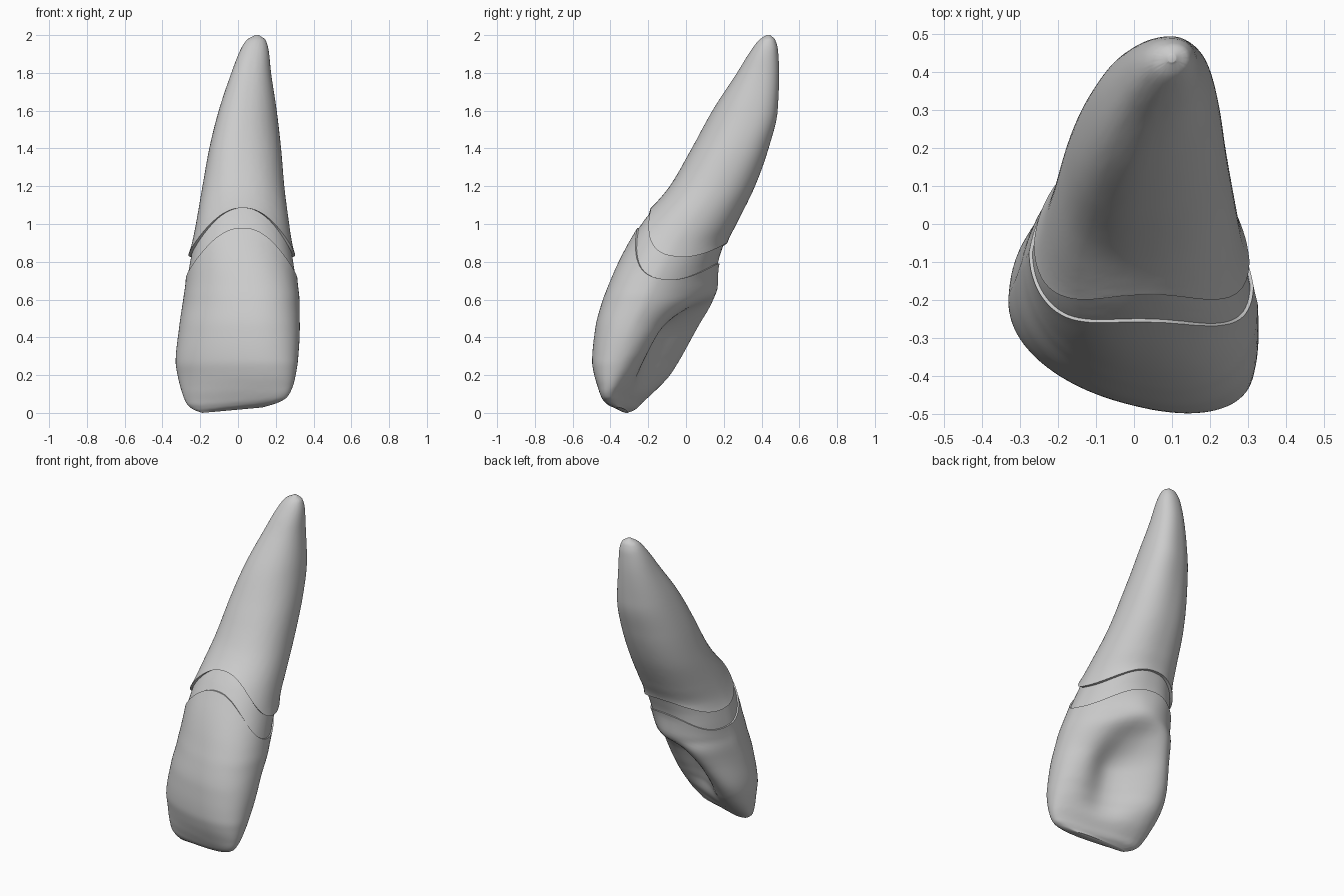
import bpy, bmesh, math

if "Cube" in bpy.data.objects:
    bpy.data.objects.remove(bpy.data.objects["Cube"])

SEG = 96

# Horizontal sections: z, left x, right x, front y, back y
SECTIONS = [
    (0.00, -0.19, 0.13, -0.365, -0.305), (0.02, -0.24, 0.21, -0.42, -0.265),
    (0.05, -0.272, 0.26, -0.445, -0.235), (0.12, -0.30, 0.292, -0.468, -0.16),
    (0.20, -0.32, 0.308, -0.488, -0.085),
    (0.27, -0.33, 0.317, -0.497, -0.04), (0.45, -0.312, 0.327, -0.48, 0.06),
    (0.60, -0.29, 0.325, -0.44, 0.145), (0.67, -0.279, 0.317, -0.413, 0.168),
    (0.76, -0.265, 0.303, -0.375, 0.17), (0.88, -0.243, 0.285, -0.315, 0.20),
    (1.00, -0.222, 0.27, -0.24, 0.265), (1.20, -0.188, 0.245, -0.085, 0.365),
    (1.40, -0.152, 0.228, 0.03, 0.437), (1.60, -0.102, 0.205, 0.14, 0.485),
    (1.80, -0.035, 0.175, 0.27, 0.493), (1.92, 0.012, 0.162, 0.345, 0.487),
    (1.975, 0.047, 0.145, 0.388, 0.472), (2.00, 0.09, 0.11, 0.425, 0.445),
]
SKEW = [(0, 1.2), (0.05, 0.95), (0.12, 0.65), (0.27, 0.42), (0.45, 0.28), (0.7, 0.17), (0.9, 0.04),
        (1.2, -0.06), (1.6, -0.2), (2, -0.1)]
BACK_SKEW = [(0, 0.1), (0.12, 0.3), (0.45, 0.3), (0.65, 0.1), (0.9, 0), (2, 0)]
HOLLOW = [(0, 0.0), (0.08, 0.15), (0.2, 0.55), (0.4, 0.65), (0.54, 0.3), (0.64, -0.1), (0.8, 0), (2, 0)]
POWER = [(0, 2.5), (0.3, 2.6), (0.6, 2.5), (0.9, 2.35), (1.6, 2.4), (2, 2.1)]
TAPER = [(0, 0.0), (0.3, 0.05), (0.6, 0.22), (0.9, 0.1), (1.5, 0.04), (2, 0)]


def curve(rows, col, z):
    """Monotone cubic interpolation of one column."""
    z = min(max(z, rows[0][0]), rows[-1][0])
    i = next(k for k in range(len(rows) - 1) if z <= rows[k + 1][0])

    def secant(k):
        return (rows[k + 1][col] - rows[k][col]) / (rows[k + 1][0] - rows[k][0])

    def slope(k):
        if k == 0:
            return secant(0)
        if k == len(rows) - 1:
            return secant(k - 1)
        a, b = secant(k - 1), secant(k)
        return 2 * a * b / (a + b) if a * b > 0 else 0

    h = rows[i + 1][0] - rows[i][0]
    t = (z - rows[i][0]) / h
    return ((2 * t**3 - 3 * t**2 + 1) * rows[i][col] + (t**3 - 2 * t**2 + t) * h * slope(i)
            + (3 * t**2 - 2 * t**3) * rows[i + 1][col] + (t**3 - t**2) * h * slope(i + 1))


def unit_point(a, skew, back_skew, hollow, power, taper):
    """Skewed superellipse: rounder front, hollow and narrower back."""
    c, s = math.cos(a), math.sin(a)
    if s < 0:
        power = min(power, 2.25)
    x = math.copysign(abs(c) ** (2 / power), c)
    y = math.copysign(abs(s) ** (2 / power), s)
    if y > 0:
        y *= 1 - hollow * math.exp(-((x - 0.1) / 0.52) ** 2) - back_skew * x
        x *= 1 - taper * y
    return x, y - skew * x


section_cache = {}


def section_shape(z):
    z = round(z, 3)
    if z not in section_cache:
        par = [curve(t, 1, z) for t in (SKEW, BACK_SKEW, HOLLOW, POWER, TAPER)]
        pts = [unit_point(2 * math.pi * k / SEG, *par) for k in range(SEG)]
        box = (min(p[0] for p in pts), max(p[0] for p in pts),
               min(p[1] for p in pts), max(p[1] for p in pts))
        section_cache[z] = (par, box, [curve(SECTIONS, c, z) for c in range(1, 5)])
    return section_cache[z]


def surface(a, z, offset=0.0):
    """Point on the whole body at angle a and height z."""
    par, box, (xl, xr, yf, yb) = section_shape(z)
    ux, uy = unit_point(a, *par)
    x = xl + (xr - xl) * (ux - box[0]) / (box[1] - box[0])
    y = yf + (yb - yf) * (uy - box[2]) / (box[3] - box[2])
    dx, dy = x - (xl + xr) / 2, y - (yf + yb) / 2
    d = math.hypot(dx, dy) or 1
    # biting edge slopes up towards the right
    lift = max(0, 0.09 * (x + 0.19)) * max(0, 1 - z / 0.3)
    return x + dx / d * offset, y + dy / d * offset, z + lift


def margin(a, side, front, back):
    """Scalloped edge height: lowest just behind the sides, high in front and behind."""
    s = math.sin(a) - 0.25
    if s < 0:
        return side + (front - side) * (s / 1.25) ** 2
    return side + (back - side) * (s / 0.75) ** 2


def crown_top(a):
    return margin(a, 0.705, 0.98, 0.79)


def root_bottom(a):
    return margin(a, 0.825, 1.085, 0.90)


def loft(name, low, high, levels, material, offset, cap_low=False, cap_high=False):
    """Skin between two edge curves; offset is f(ring, height above low, height below high)."""
    bm = bmesh.new()
    rings = []
    for i, t in enumerate(levels):
        ring = []
        for k in range(SEG):
            a = 2 * math.pi * k / SEG
            z0, z1 = low(a), high(a)
            z = z0 + (z1 - z0) * t
            ring.append(bm.verts.new(surface(a, z, offset(i, z - z0, z1 - z))))
        rings.append(ring)
    for r, q in zip(rings, rings[1:]):
        for k in range(SEG):
            n = (k + 1) % SEG
            bm.faces.new((r[k], r[n], q[n], q[k]))
    for ring, use in ((rings[0], cap_low), (rings[-1], cap_high)):
        if use:
            bmesh.ops.contextual_create(bm, geom=ring)
    bmesh.ops.recalc_face_normals(bm, faces=bm.faces)
    mesh = bpy.data.meshes.new(name)
    bm.to_mesh(mesh)
    bm.free()
    obj = bpy.data.objects.new(name, mesh)
    bpy.context.collection.objects.link(obj)
    mesh.materials.append(material)
    bpy.ops.object.select_all(action='DESELECT')
    obj.select_set(True)
    bpy.context.view_layer.objects.active = obj
    bpy.ops.object.shade_smooth_by_angle(angle=math.radians(50))
    return obj


grey = bpy.data.materials.new("light_grey")
grey.diffuse_color = (0.6, 0.6, 0.6, 1)
grey.use_nodes = True
grey.node_tree.nodes["Principled BSDF"].inputs["Base Color"].default_value = grey.diffuse_color

# Crown: biting edge up to its scalloped margin, with a turned-in rim
N = 56
crown_levels = [(i / N) ** 1.6 for i in range(N + 1)] + [1.0]
loft("crown", lambda a: 0.0, crown_top, crown_levels, grey,
     lambda i, low, high: -0.02 if i > N else 0.004 * math.exp(-high / 0.04), cap_low=True)

# Neck band: slightly recessed, tucked under the crown and root
loft("neck_band", lambda a: crown_top(a) - 0.02, lambda a: root_bottom(a) + 0.03,
     [i / 14 for i in range(15)], grey, lambda i, low, high: -0.005)

# Root: flared lip at the bottom, rounded tip at the top
root_levels = [0.0] + [0.5 - 0.5 * math.cos(math.pi * i / 64) for i in range(65)]
loft("root", root_bottom, lambda a: 2.0, root_levels, grey,
     lambda i, low, high: -0.02 if i == 0 else 0.012 * math.exp(-low / 0.06), cap_high=True)
